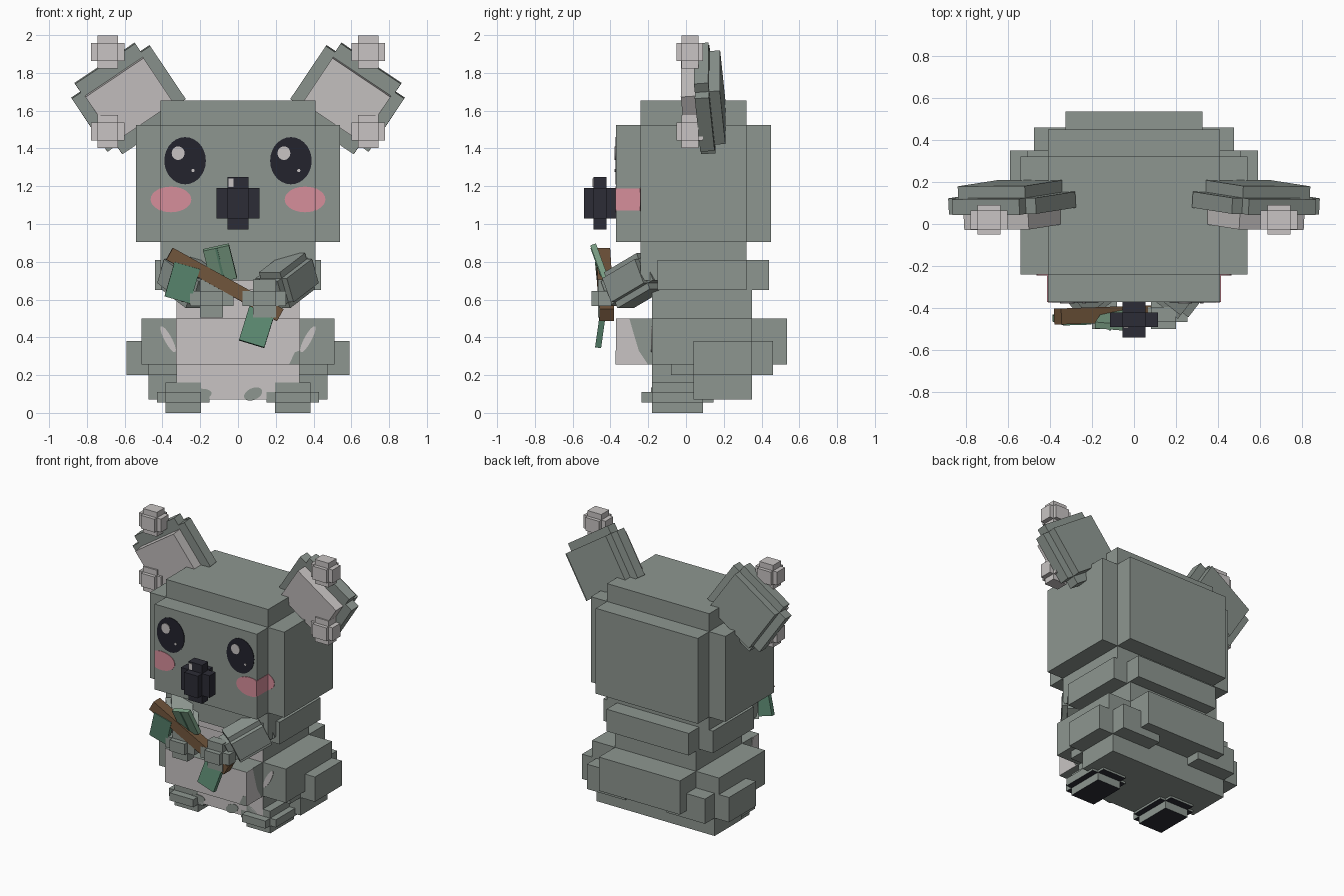
import bpy, bmesh
from math import radians, sin, cos, pi
from mathutils import Matrix, Vector

old = bpy.data.objects.get("Cube")
if old:
    bpy.data.objects.remove(old, do_unlink=True)


def material(name, rgb):
    lin = [((c / 255 + 0.055) / 1.055) ** 2.4 for c in rgb] + [1]
    m = bpy.data.materials.new(name)
    m.use_nodes = True
    m.diffuse_color = lin
    m.node_tree.nodes["Principled BSDF"].inputs["Base Color"].default_value = lin
    return m


FUR = material("grey fur", (141, 150, 144))
PALE = material("pale fur", (200, 196, 195))
DARK = material("dark nose", (44, 44, 54))
EYE = material("dark eye", (35, 35, 45))
PINK = material("cheek pink", (214, 142, 155))
BARK = material("bark brown", (114, 86, 60))
LEAF = material("leaf green", (92, 138, 114))
LEAF_LIGHT = material("light leaf", (122, 158, 132))


def finish(name, bm, mats, matrix=None):
    mesh = bpy.data.meshes.new(name)
    bmesh.ops.recalc_face_normals(bm, faces=bm.faces)
    bm.to_mesh(mesh)
    bm.free()
    for m in mats:
        mesh.materials.append(m)
    ob = bpy.data.objects.new(name, mesh)
    bpy.context.collection.objects.link(ob)
    if matrix:
        ob.matrix_world = matrix
    return ob


def blocks(name, boxes, mat, matrix=None, second=None, rule=None):
    """Join boxes given as (centre, half sizes); rule picks faces for the second colour."""
    bm = bmesh.new()
    for c, h in boxes:
        bmesh.ops.create_cube(bm, size=2, matrix=Matrix.Translation(c) @ Matrix.Diagonal((*h, 1)))
    bm.normal_update()
    if rule:
        for f in bm.faces:
            f.material_index = int(rule(f))
    return finish(name, bm, [mat, second] if second else [mat], matrix)


def cross(center, small, big):
    """Three boxes, each stretched along one axis: a stepped rounded block."""
    return [(center, [big[i] if i == k else small[i] for i in range(3)]) for k in range(3)]


def span(x, y, z):
    lo_hi = (x, y, z)
    return [(a + b) / 2 for a, b in lo_hi], [(b - a) / 2 for a, b in lo_hi]


def plate(name, pts, y, mat, depth=0.004):
    """Thin painted plate in the xz plane, facing the front."""
    bm = bmesh.new()
    face = bm.faces.new([bm.verts.new((x, y, z)) for x, z in pts])
    new = bmesh.ops.extrude_face_region(bm, geom=[face])["geom"]
    bmesh.ops.translate(bm, vec=(0, -depth, 0), verts=[v for v in new if isinstance(v, bmesh.types.BMVert)])
    return finish(name, bm, [mat])


def oval(x, z, rx, rz, lo=-9, hi=9, n=28, lean=0):
    pts = []
    for i in range(n):
        a = 2 * pi * i / n
        dx, dz = rx * cos(a), rz * sin(a)
        p = (min(hi, max(lo, x + dx + lean * dz)), z + dz)
        if not pts or (Vector(p) - Vector(pts[-1])).length > 1e-5:
            pts.append(p)
    return pts


def turn(axis, degrees):
    return Matrix.Rotation(radians(degrees), 4, axis)


# Head
blocks("head", [
    span((-.41, .41), (-.37, .45), (.905, 1.525)),
    span((-.54, .54), (-.24, .32), (.905, 1.525)),
    span((-.41, .41), (-.24, .32), (.7, 1.655))], FUR)

# Body, with a pale front
def is_belly(f):
    c = f.calc_center_median()
    return f.normal.y < -.9 and abs(f.calc_area()) > 0 and max(abs(v.co.x) for v in f.verts) < .4 or \
        (f.normal.z > .9 and c.y < -.2)

blocks("lower_body", [
    span((-.325, .325), (-.37, .085), (.255, .5)),
    span((-.325, .325), (.085, .535), (.255, .5)),
    span((-.51, .51), (-.18, .35), (.255, .5)),
    span((-.325, .325), (-.18, .35), (.07, .655))], FUR, None, PALE, is_belly)
blocks("chest", [
    span((-.33, .33), (-.22, .44), (.65, .81)),
    span((-.44, .44), (-.15, .32), (.65, .81))], FUR, None, PALE, is_belly)

# Patches of fur colour along the edge of the belly
for x, z, rx, rz, y, lean in ((-.2, .1, .06, .028, -.18, .3), (.08, .1, .045, .035, -.18, .5)):
    plate("belly_fur_patch", oval(x, z, rx, rz, lean=lean), y, FUR)
plate("belly_corner_patch", [(.325, .255), (.27, .255), (.3, .32), (.325, .33)], -.37, FUR)
for s in (-1, 1):
    side = "right" if s < 0 else "left"
    plate(side + "_belly_streak", oval(s * .37, .39, .022, .07, lean=s * .5, n=14), -.18, PALE)
    # Pale wrap on the side of the belly, turned to face outward
    wrap = plate(side + "_belly_wrap", [(0, .255), (.17, .255), (.12, .33), (.09, .43), (.07, .5), (0, .5)], 0, PALE)
    wrap.matrix_world = Matrix(((0, -s, 0, s * .325), (1, 0, 0, -.37), (0, 0, 1, 0), (0, 0, 0, 1)))

    # Thigh
    def limb(x, y, z):
        return span(sorted((s * x[0], s * x[1])), y, z)
    blocks(side + "_thigh", [
        limb((.05, .59), (.04, .35), (.2, .38)),
        limb((.165, .475), (-.08, .46), (.2, .38)),
        limb((.165, .475), (.04, .35), (.07, .38))], FUR)

    # Foot with a dark sole
    blocks(side + "_foot", [
        limb((.195, .385), (-.18, .09), (0, .16)),
        limb((.15, .43), (-.18, .09), (.055, .11)),
        limb((.195, .385), (-.235, .145), (.055, .11))],
        FUR, None, DARK, lambda f: f.normal.z < -.9)

    # Arm reaching forward, down and inward
    aim = Vector((-s * .17, -.22, -.13)).to_track_quat('Z', 'X').to_matrix().to_4x4()
    blocks(side + "_arm", cross((0, 0, 0), (.07, .07, .12), (.105, .105, .16)), FUR,
           Matrix.Translation((s * .26, -.27, .7)) @ aim)
    blocks(side + "_hand", cross((s * .14, -.43, .605), (.06, .035, .04), (.115, .07, .1)), FUR)

    # Ear: stepped plate, back layer and pale inside
    ear = Matrix.Translation((s * .58, .1, 1.665)) @ turn('Z', -3 * s) @ turn('X', 4) @ turn('Y', 34 * s)
    blocks(side + "_ear", [
        ((0, 0, 0), (.25, .038, .17)),
        ((0, 0, 0), (.192, .038, .225)),
        ((0, .05, 0), (.192, .045, .17))], FUR, ear)
    blocks(side + "_inner_ear", [((0, -.07, 0), (.185, .045, .143))], PALE, ear)
    for z in (1.91, 1.49):
        blocks(side + "_ear_tuft", cross((s * .69, .02, z), (.055, .045, .048), (.088, .07, .088)), PALE)

    # Eye with highlights
    plate(side + "_eye", oval(s * .28, 1.335, .11, .125), -.37, EYE)
    plate(side + "_eye_glint", oval(s * .28 - .037, 1.375, .034, .036), -.374, PALE)
    plate(side + "_eye_spark", oval(s * .28 + .042, 1.283, .009, .009, n=8), -.374, PALE)

    # Cheek, carried round the step of the head
    lo, hi = sorted((0, s * .41))
    plate(side + "_cheek", oval(s * .355, 1.13, .108, .068, lo, hi), -.37, PINK)
    lo, hi = sorted((s * .41, s * 2))
    plate(side + "_outer_cheek", oval(s * .355, 1.13, .108, .068, lo, hi), -.24, PINK)
    blocks(side + "_cheek_side", [((s * .41, -.305, 1.13), (.003, .065, .058))], PINK)

# Nose with a glint
blocks("nose", cross((0, -.455, 1.11), (.055, .035, .08), (.115, .085, .14)), DARK)
plate("nose_glint", [(-.05, 1.195), (-.025, 1.195), (-.025, 1.24), (-.05, 1.24)], -.49, PALE)

# Twig and leaves
blocks("twig", [((0, 0, 0), (.335, .038, .036))], BARK,
       Matrix.Translation((-.07, -.43, .68)) @ turn('Z', 2) @ turn('Y', 29))
for name, place, roll, tilt, mat in (
        ("right_leaf", (-.295, -.455, .69), 16, 6, LEAF),
        ("upper_leaf", (-.095, -.455, .79), -13, 20, LEAF_LIGHT),
        ("lower_leaf", (.1, -.45, .455), 17, -8, LEAF)):
    blocks(name, [((0, 0, 0), (.07, .016, .095))], mat,
           Matrix.Translation(place) @ turn('X', tilt) @ turn('Y', roll))
blocks("upper_leaf_vein", [((0, -.017, 0), (.006, .003, .095))], LEAF,
       Matrix.Translation((-.095, -.455, .79)) @ turn('X', 20) @ turn('Y', -13))
